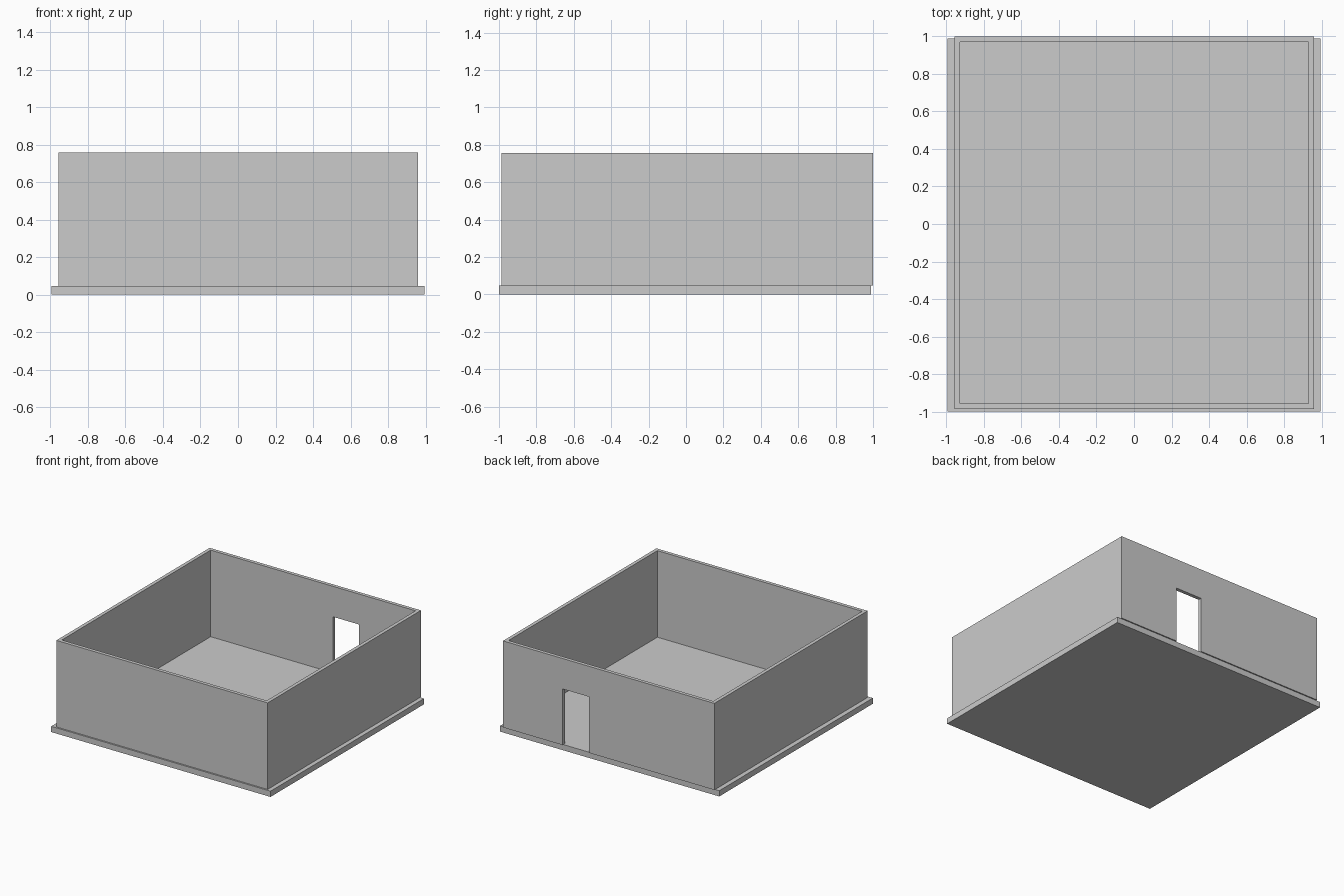
import bpy
import bmesh
from mathutils import Vector

if "Cube" in bpy.data.objects:
    bpy.data.objects.remove(bpy.data.objects["Cube"])


def box(name, lo, hi):
    """Box between two opposite corners."""
    lo, hi = Vector(lo), Vector(hi)
    bm = bmesh.new()
    bmesh.ops.create_cube(bm, size=1)
    for v in bm.verts:
        v.co = (lo + hi) / 2 + v.co * (hi - lo)
    mesh = bpy.data.meshes.new(name)
    bm.to_mesh(mesh)
    bm.free()
    obj = bpy.data.objects.new(name, mesh)
    bpy.context.collection.objects.link(obj)
    return obj


def cut(target, cutter):
    """Subtract a cutter, apply it and remove the helper."""
    cutter.hide_render = True
    mod = target.modifiers.new("cut", 'BOOLEAN')
    mod.operation = 'DIFFERENCE'
    mod.solver = 'EXACT'
    mod.object = cutter
    bpy.context.view_layer.objects.active = target
    bpy.ops.object.modifier_apply(modifier=mod.name)
    bpy.data.objects.remove(cutter)


SLAB_TOP = 0.047
WALL_TOP = 0.757
T = 0.029  # wall thickness
X0, X1, Y0, Y1 = -0.957, 0.96, -0.987, 1.0

# Floor slab, set slightly forward of the walls
box("floor_slab", (-0.995, -1.0, 0), (0.995, 0.99, SLAB_TOP))

# Open-topped ring of walls
walls = box("walls", (X0, Y0, SLAB_TOP), (X1, Y1, WALL_TOP))
cut(walls, box("room_cutter", (X0 + T, Y0 + T, -0.1), (X1 - T, Y1 - T, 1)))

# Doorway in the back wall
cut(walls, box("door_cutter", (0.18, 0.9, -0.1), (0.42, 1.1, 0.507)))
